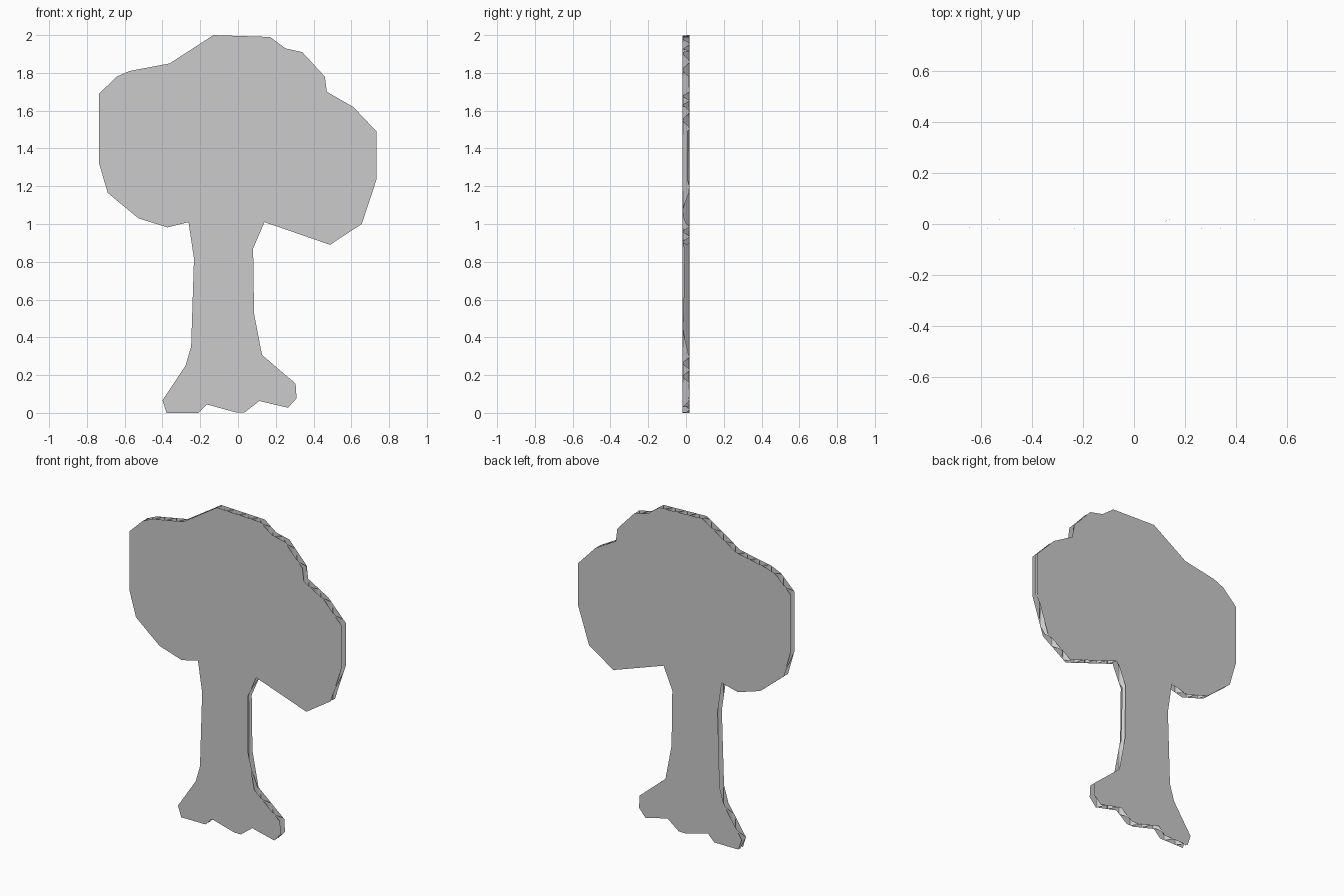
import bpy, bmesh, math

if "Cube" in bpy.data.objects:
    bpy.data.objects.remove(bpy.data.objects["Cube"])

# Tree silhouette (x, z), clockwise from the crown top
OUTLINE = [
    (-.13, 2), (.17, 1.99), (.25, 1.93), (.34, 1.91), (.46, 1.78), (.47, 1.7),
    (.61, 1.62), (.733, 1.49), (.733, 1.235), (.655, 1), (.487, .89), (.14, 1.01),
    (.08, .87), (.085, .525), (.127, .307), (.305, .155), (.31, .077), (.265, .027),
    (.113, .063), (.035, .003), (-.013, .003), (-.165, .045), (-.21, 0), (-.378, 0),
    (-.4, .067), (-.278, .25), (-.248, .352), (-.233, .817), (-.262, 1.01),
    (-.373, .982), (-.527, 1.03), (-.69, 1.165), (-.735, 1.32), (-.735, 1.69),
    (-.643, 1.78), (-.574, 1.81), (-.362, 1.85)]
HALF_DEPTH = 0.021
PERIOD = 0.083
AMPLITUDE = 0.0175
CREST_X = -0.694
STEPS = 12  # segments per flute


def silhouette(y):
    bm = bmesh.new()
    bm.faces.new([bm.verts.new((x, y, z)) for x, z in reversed(OUTLINE)])
    bm.normal_update()
    return bm


def finish(bm, name):
    mesh = bpy.data.meshes.new(name)
    bm.to_mesh(mesh)
    bm.free()
    obj = bpy.data.objects.new(name, mesh)
    bpy.context.collection.objects.link(obj)
    return obj


# Flat liner sheets, each facing outwards
for name, side in (("front_sheet", -1), ("back_sheet", 1)):
    bm = silhouette(side * HALF_DEPTH)
    face = bm.faces[:][0]
    if face.normal.y * side < 0:
        bmesh.ops.reverse_faces(bm, faces=[face])
    finish(bm, name)

# Corrugated core: slice the silhouette into strips, then bend into a wave
bm = silhouette(0)
bmesh.ops.triangulate(bm, faces=bm.faces[:])
x = CREST_X - PERIOD
while x < 0.75:
    bmesh.ops.bisect_plane(bm, geom=bm.verts[:] + bm.edges[:] + bm.faces[:],
                           plane_co=(x, 0, 0), plane_no=(1, 0, 0), dist=1e-5)
    x += PERIOD / STEPS
for v in bm.verts:
    v.co.y = AMPLITUDE * math.cos(math.tau * (v.co.x - CREST_X) / PERIOD)
for f in bm.faces:
    f.smooth = True
finish(bm, "corrugated_core")
